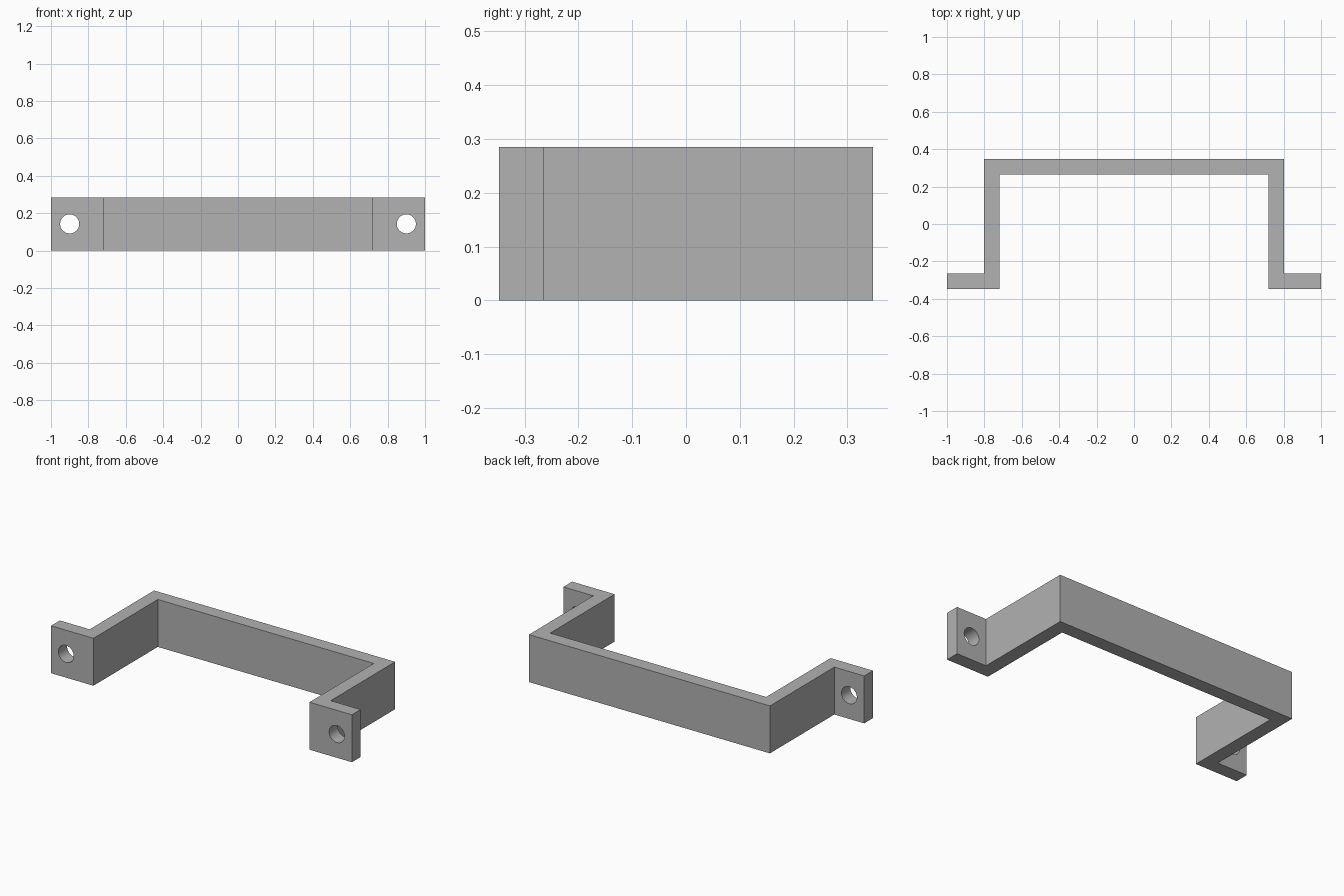
import bpy, bmesh
from math import radians

cube = bpy.data.objects.get("Cube")
if cube:
    bpy.data.objects.remove(cube, do_unlink=True)

HEIGHT = 0.285
WALL = 0.083
BACK = 0.347        # half depth
OUTER = 0.801       # outer face of the side arms
HOLE_X, HOLE_R = 0.9, 0.051

# Single grey material
grey = bpy.data.materials.new("plain grey")
grey.use_nodes = True
colour = (0.445, 0.445, 0.445, 1)
grey.diffuse_color = colour
grey.node_tree.nodes["Principled BSDF"].inputs["Base Color"].default_value = colour

# Half outline of the bent strap, mirrored to close the loop
inner = OUTER - WALL
half = [(inner, BACK - WALL), (inner, -BACK), (1, -BACK),
        (1, WALL - BACK), (OUTER, WALL - BACK), (OUTER, BACK)]
outline = half + [(-x, y) for x, y in reversed(half)]

bm = bmesh.new()
base = bm.faces.new([bm.verts.new((x, y, 0)) for x, y in outline])
top = bmesh.ops.extrude_face_region(bm, geom=[base])["geom"]
bmesh.ops.translate(bm, vec=(0, 0, HEIGHT),
                    verts=[v for v in top if isinstance(v, bmesh.types.BMVert)])
bmesh.ops.recalc_face_normals(bm, faces=bm.faces[:])
mesh = bpy.data.meshes.new("bracket")
bm.to_mesh(mesh)
bm.free()
mesh.materials.append(grey)
bracket = bpy.data.objects.new("bracket", mesh)
bpy.context.collection.objects.link(bracket)

# Screw hole through each mounting tab
for side in (-1, 1):
    bpy.ops.mesh.primitive_cylinder_add(
        vertices=48, radius=HOLE_R, depth=WALL * 3, rotation=(radians(90), 0, 0),
        location=(side * HOLE_X, WALL / 2 - BACK, HEIGHT / 2))
    cutter = bpy.context.object
    cutter.name = "hole_cutter"
    cutter.hide_render = True
    cutter.data.materials.append(grey)
    cut = bracket.modifiers.new("screw hole", 'BOOLEAN')
    cut.operation = 'DIFFERENCE'
    cut.solver = 'EXACT'
    cut.object = cutter
    bpy.context.view_layer.objects.active = bracket
    bpy.ops.object.modifier_apply(modifier=cut.name)
    bpy.data.objects.remove(cutter, do_unlink=True)

# Smooth hole walls, sharp corners
bpy.ops.object.select_all(action='DESELECT')
bracket.select_set(True)
bpy.context.view_layer.objects.active = bracket
bpy.ops.object.shade_smooth_by_angle(angle=radians(30))
